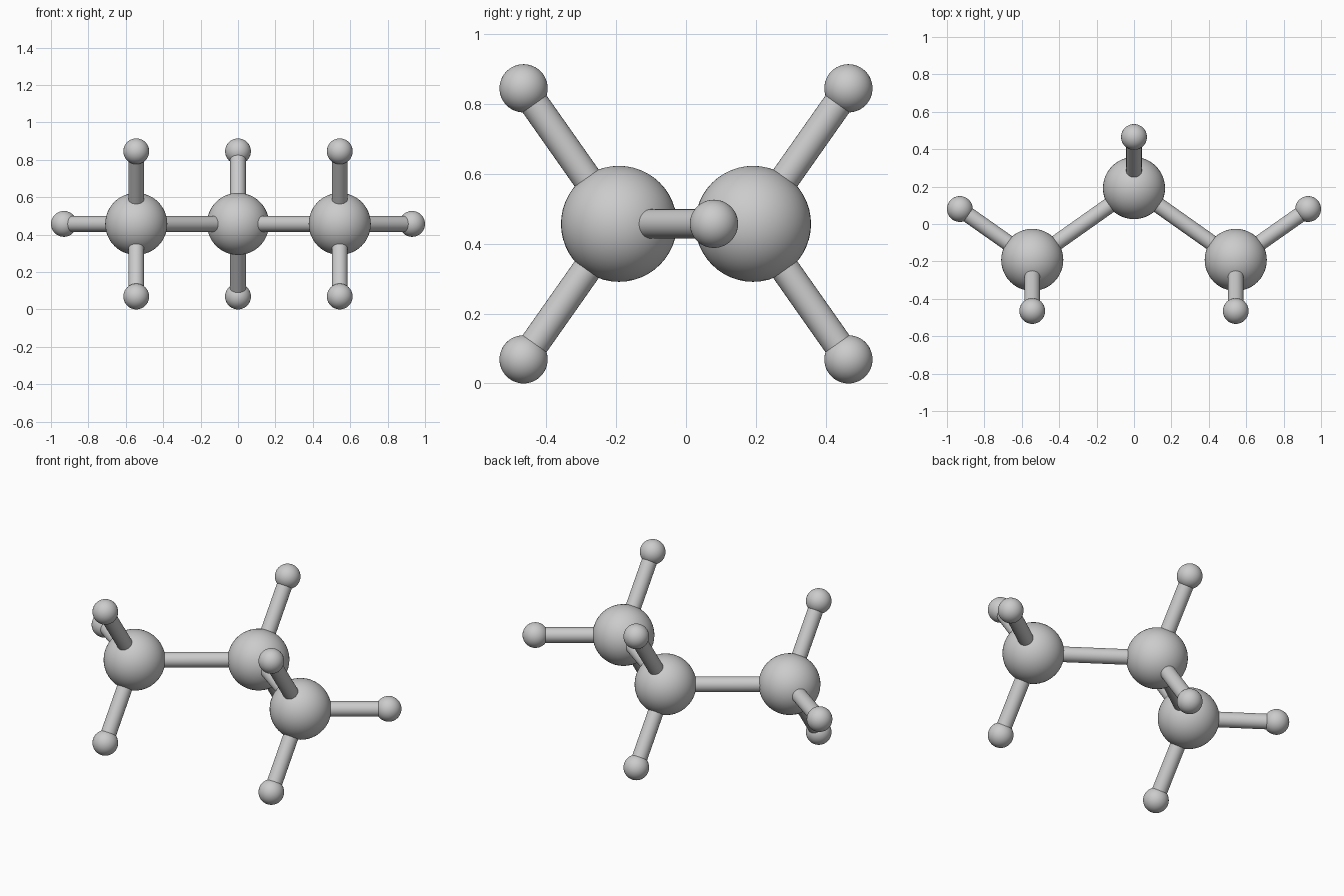
import bpy
import math
from mathutils import Vector

cube = bpy.data.objects.get("Cube")
if cube:
    bpy.data.objects.remove(cube, do_unlink=True)

BIG, SMALL, ROD = 0.166, 0.069, 0.042
MID_Z = 0.457

grey = bpy.data.materials.new("light grey")
grey.use_nodes = True
colour = (0.6, 0.6, 0.6, 1)
grey.diffuse_color = colour
grey.node_tree.nodes["Principled BSDF"].inputs["Base Color"].default_value = colour


def finish(name):
    obj = bpy.context.object
    obj.name = name
    obj.data.materials.append(grey)
    bpy.ops.object.shade_smooth_by_angle(angle=math.radians(40))


def ball(name, centre, radius):
    bpy.ops.mesh.primitive_uv_sphere_add(segments=48, ring_count=24, radius=radius, location=centre)
    finish(name)


def rod(name, start, end):
    axis = end - start
    bpy.ops.mesh.primitive_cylinder_add(vertices=32, radius=ROD, depth=axis.length,
                                        location=(start + end) / 2,
                                        rotation=axis.to_track_quat('Z', 'Y').to_euler())
    finish(name)


def branch(name, start, end):
    ball(name + "_ball", end, SMALL)
    rod(name + "_rod", start, end)


def upper_and_lower(name, hub, y):
    for level, side in (("upper", 1), ("lower", -1)):
        branch(f"{name}_{level}", hub, Vector((hub.x, y, MID_Z + side * 0.388)))


# Central hub at the back with its two branches
centre = Vector((0, 0.192, MID_Z))
ball("centre_hub", centre, BIG)
upper_and_lower("centre", centre, 0.465)

# Mirrored outer hubs at the front with three branches each
for label, s in (("left", 1), ("right", -1)):
    hub = Vector((s * 0.544, -0.192, MID_Z))
    ball(f"{label}_hub", hub, BIG)
    rod(f"{label}_link_rod", centre, hub)
    upper_and_lower(label, hub, -0.465)
    branch(f"{label}_outer", hub, Vector((s * 0.931, 0.08, MID_Z)))
